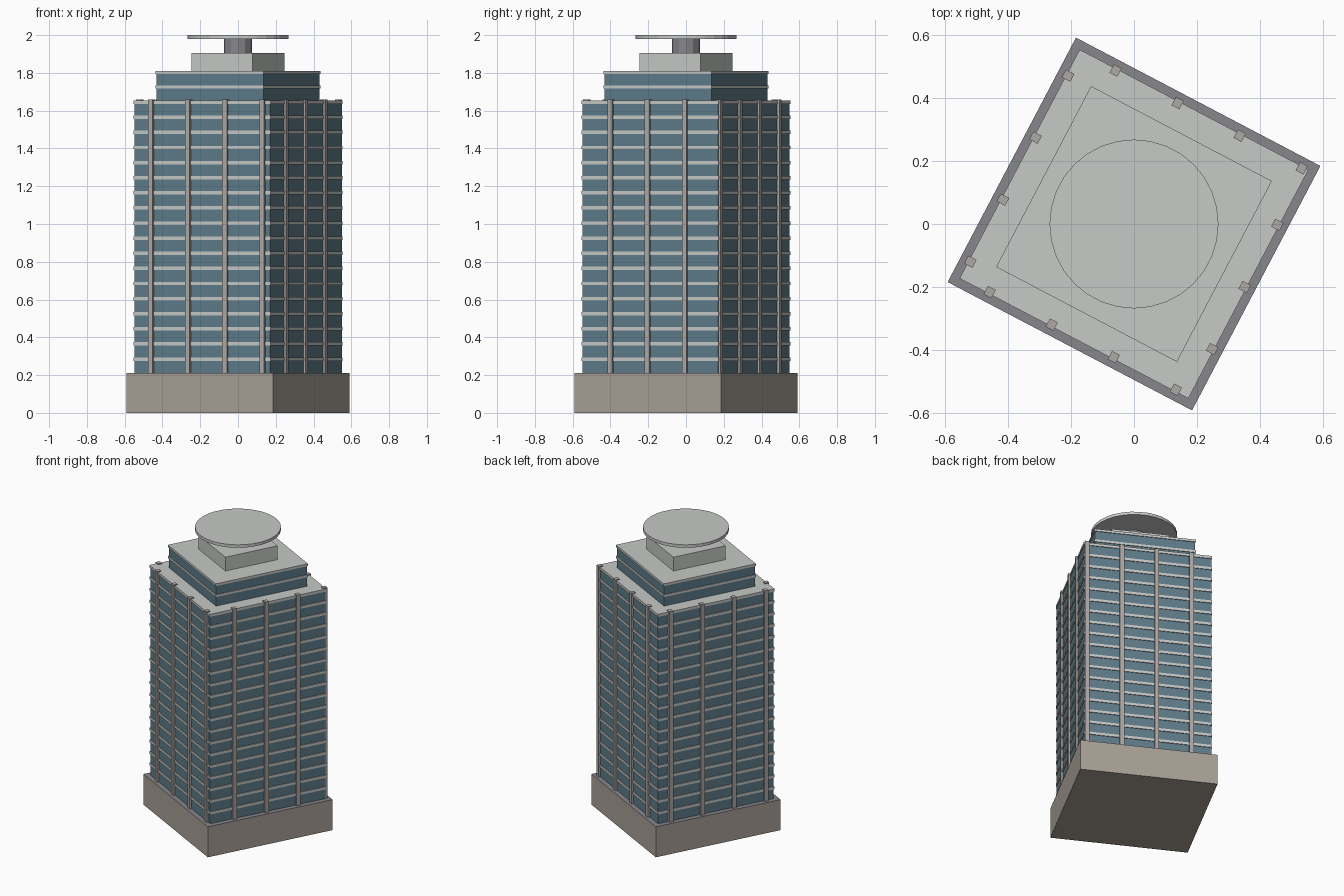
import bpy, bmesh, math
from mathutils import Matrix

if "Cube" in bpy.data.objects:
    bpy.data.objects.remove(bpy.data.objects["Cube"])

TURN = Matrix.Rotation(math.radians(-27.7), 4, 'Z')   # whole tower is turned on its site


def srgb(r, g, b):
    return [c / 12.92 if c <= 0.04045 else ((c + 0.055) / 1.055) ** 2.4 for c in (r, g, b)] + [1]


def material(name, *rgb):
    m = bpy.data.materials.new(name)
    m.diffuse_color = srgb(*rgb)
    m.use_nodes = True
    m.node_tree.nodes["Principled BSDF"].inputs["Base Color"].default_value = m.diffuse_color
    return m


GLASS = material("blue_glass", 0.37, 0.485, 0.54)
CONCRETE = material("light_concrete", 0.78, 0.79, 0.78)
STONE = material("podium_stone", 0.66, 0.63, 0.59)
PAVING = material("grey_paving", 0.53, 0.53, 0.55)
PIER = material("pier_grey", 0.68, 0.66, 0.65)


def add_box(bm, x, y, z0, z1, hx, hy):
    m = Matrix.Translation((x, y, (z0 + z1) / 2)) @ Matrix.Diagonal((2 * hx, 2 * hy, z1 - z0, 1))
    bmesh.ops.create_cube(bm, size=1, matrix=TURN @ m)


def add_disc(bm, z0, z1, r, sides):
    bmesh.ops.create_cone(bm, cap_ends=True, segments=sides, radius1=r, radius2=r, depth=z1 - z0,
                          matrix=Matrix.Translation((0, 0, (z0 + z1) / 2)))


def finish(bm, name, *mats):
    me = bpy.data.meshes.new(name)
    bm.to_mesh(me)
    bm.free()
    for m in mats:
        me.materials.append(m)
    ob = bpy.data.objects.new(name, me)
    bpy.context.collection.objects.link(ob)
    return ob


def block(name, z0, z1, half, mat):
    bm = bmesh.new()
    add_box(bm, 0, 0, z0, z1, half, half)
    return finish(bm, name, mat)


# Podium with a paved top
podium = block("podium", 0, 0.21, 0.438, STONE)
podium.data.materials.append(PAVING)
for f in podium.data.polygons:
    f.material_index = int(f.normal.z > 0.5)

# Glazed bodies
block("tower_glass", 0.21, 1.645, 0.405, GLASS)
block("upper_glass", 1.645, 1.80, 0.319, GLASS)

# Floor slabs
bm = bmesh.new()
for k in range(18):
    z = 0.285 + 0.08 * k
    add_box(bm, 0, 0, z - 0.009, z + 0.009, 0.41, 0.41)
finish(bm, "floor_slabs", CONCRETE)
bm = bmesh.new()
for z in (1.726, 1.802):
    add_box(bm, 0, 0, z - 0.008, z + 0.008, 0.324, 0.324)
finish(bm, "upper_slabs", CONCRETE)

# Vertical piers, evenly stepped around the perimeter
bm = bmesh.new()
H = 0.41
for k in range(15):
    side, along = divmod(0.105 + 0.2223 * k, 2 * H)
    spin = Matrix.Rotation(side * math.pi / 2, 4, 'Z')
    m = Matrix.Translation((along - H, -0.404, 0.935)) @ Matrix.Diagonal((0.028, 0.03, 1.45, 1))
    bmesh.ops.create_cube(bm, size=1, matrix=TURN @ spin @ m)
finish(bm, "facade_piers", PIER)

# Rooftop plant room, post and round landing deck
block("plant_room", 1.81, 1.905, 0.183, CONCRETE)
bm = bmesh.new()
add_disc(bm, 1.905, 1.98, 0.075, 12)
finish(bm, "deck_post", PAVING)
bm = bmesh.new()
add_disc(bm, 1.98, 2.0, 0.268, 32)
finish(bm, "landing_deck", CONCRETE)
